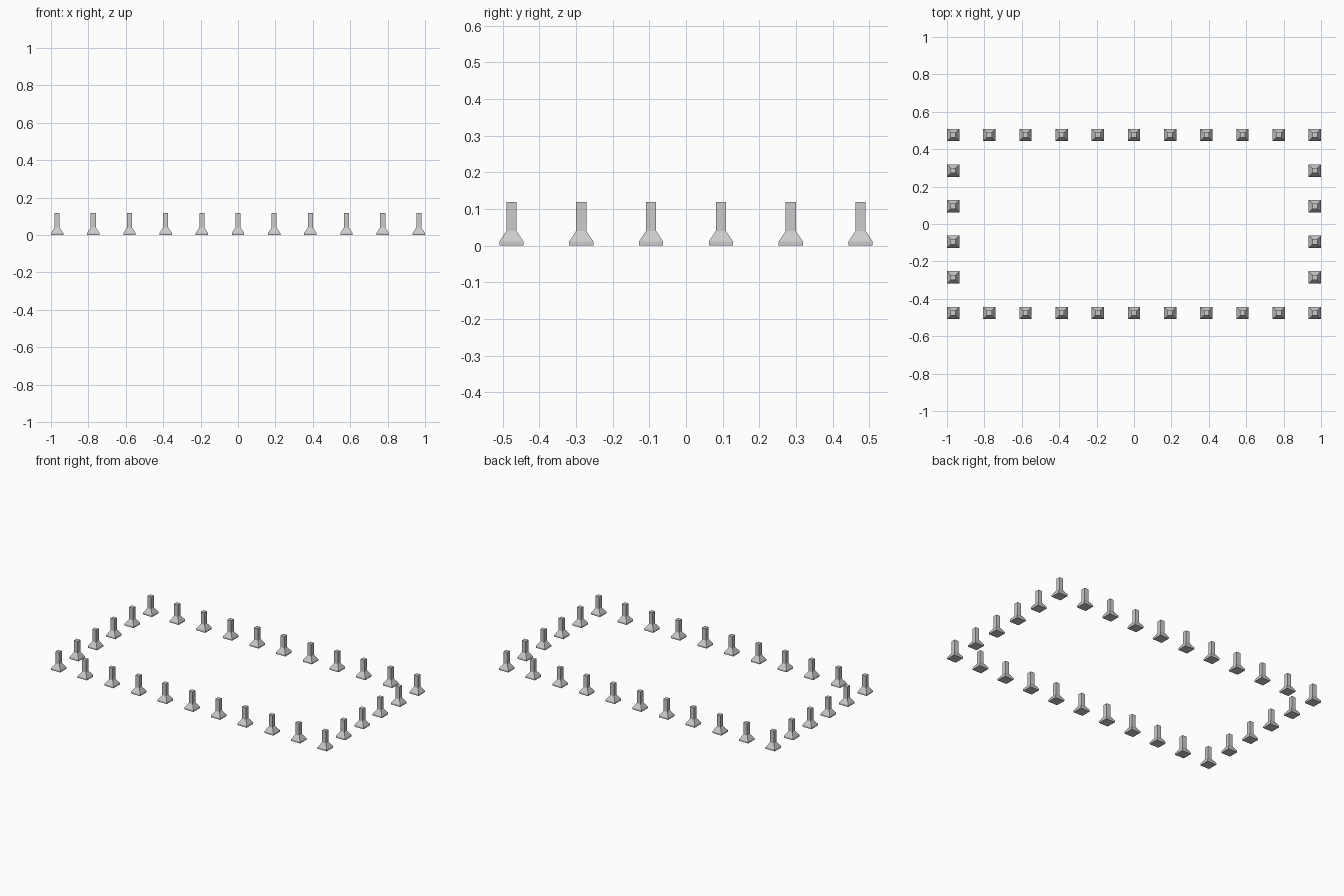
import bpy, bmesh

if "Cube" in bpy.data.objects:
    bpy.data.objects.remove(bpy.data.objects["Cube"])

HALF_X, HALF_Y = 0.967, 0.476   # post centres at the corners
NX, NY = 11, 6                  # posts along each side

# (half width, height) of the square post: plinth, flare, shaft
PROFILE = [(0.033, 0.0), (0.033, 0.011), (0.0137, 0.04), (0.0137, 0.119)]


def post_mesh():
    bm = bmesh.new()
    rings = [[bm.verts.new((sx * r, sy * r, z))
              for sx, sy in ((-1, -1), (1, -1), (1, 1), (-1, 1))]
             for r, z in PROFILE]
    for low, high in zip(rings, rings[1:]):
        for i in range(4):
            j = (i + 1) % 4
            bm.faces.new((low[i], low[j], high[j], high[i]))
    bm.faces.new(rings[0][::-1])
    bm.faces.new(rings[-1])
    mesh = bpy.data.meshes.new("post")
    bm.to_mesh(mesh)
    bm.free()
    return mesh


mesh = post_mesh()


def add_post(name, x, y):
    ob = bpy.data.objects.new(name, mesh)
    ob.location = (x, y, 0)
    bpy.context.collection.objects.link(ob)


# Front and back rows, including corners
for i in range(NX):
    x = -HALF_X + 2 * HALF_X * i / (NX - 1)
    add_post(f"front_post_{i + 1}", x, -HALF_Y)
    add_post(f"back_post_{i + 1}", x, HALF_Y)

# Left and right rows between the corners
for i in range(1, NY - 1):
    y = -HALF_Y + 2 * HALF_Y * i / (NY - 1)
    add_post(f"left_post_{i}", -HALF_X, y)
    add_post(f"right_post_{i}", HALF_X, y)
